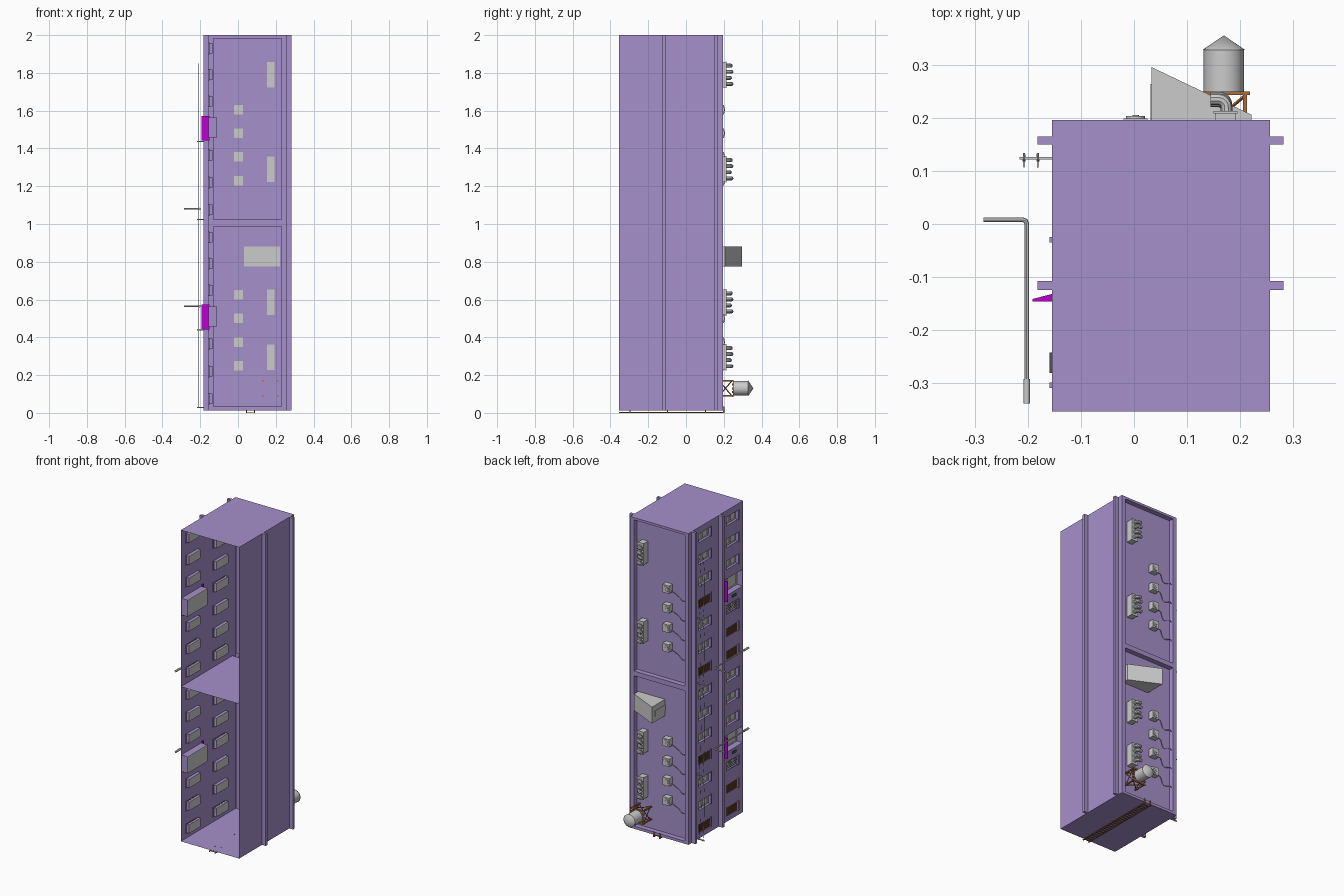
import bpy, bmesh, math
from mathutils import Vector, Matrix

if "Cube" in bpy.data.objects:
    bpy.data.objects.remove(bpy.data.objects["Cube"])


def material(name, rgb):
    m = bpy.data.materials.new(name)
    m.diffuse_color = (*rgb, 1)
    m.use_nodes = True
    m.node_tree.nodes["Principled BSDF"].inputs["Base Color"].default_value = m.diffuse_color
    return m


PURPLE = material("painted_wall", (0.38, 0.28, 0.60))
BROWN = material("rust_brown", (0.40, 0.15, 0.04))
WOOD = material("board_wood", (0.16, 0.07, 0.03))
MAGENTA = material("awning_magenta", (0.50, 0.0, 0.65))
DARK = material("dark_metal", (0.08, 0.08, 0.08))


def finish(name, bm, mat=None, smooth=False, weld=False):
    if weld:
        bmesh.ops.remove_doubles(bm, verts=bm.verts, dist=1e-5)
    bmesh.ops.recalc_face_normals(bm, faces=bm.faces)
    me = bpy.data.meshes.new(name)
    bm.to_mesh(me)
    bm.free()
    ob = bpy.data.objects.new(name, me)
    bpy.context.collection.objects.link(ob)
    if mat:
        me.materials.append(mat)
    if smooth:
        bpy.context.view_layer.objects.active = ob
        bpy.ops.object.select_all(action='DESELECT')
        ob.select_set(True)
        bpy.ops.object.shade_smooth_by_angle()
    return ob


def box(bm, x0, x1, y0, y1, z0, z1):
    c = Vector(((x0 + x1) / 2, (y0 + y1) / 2, (z0 + z1) / 2))
    bmesh.ops.create_cube(bm, size=1, matrix=Matrix.Translation(c) @ Matrix.Diagonal((x1 - x0, y1 - y0, z1 - z0, 1)))


def quad(bm, *pts):
    bm.faces.new([bm.verts.new(p) for p in pts])


def rod(bm, a, b, r, r2=None, n=12):
    a, b = Vector(a), Vector(b)
    d = b - a
    m = Matrix.Translation((a + b) / 2) @ d.to_track_quat('Z', 'Y').to_matrix().to_4x4()
    bmesh.ops.create_cone(bm, cap_ends=True, segments=n, radius1=r, radius2=r if r2 is None else r2,
                          depth=d.length, matrix=m)


def prism(bm, profile, z0, z1):
    a = [bm.verts.new((x, y, z0)) for x, y in profile]
    f = bm.faces.new(a)
    r = bmesh.ops.extrude_face_region(bm, geom=[f])
    bmesh.ops.translate(bm, vec=(0, 0, z1 - z0), verts=[v for v in r['geom'] if isinstance(v, bmesh.types.BMVert)])


def tubes(name, paths, r, mat=None, res=2):
    cu = bpy.data.curves.new(name, 'CURVE')
    cu.dimensions, cu.bevel_depth, cu.bevel_resolution, cu.use_fill_caps = '3D', r, res, True
    for pts in paths:
        s = cu.splines.new('POLY')
        s.points.add(len(pts) - 1)
        for p, q in zip(s.points, pts):
            p.co = (*q, 1)
    tmp = bpy.data.objects.new(name, cu)
    bpy.context.collection.objects.link(tmp)
    me = bpy.data.meshes.new_from_object(tmp.evaluated_get(bpy.context.evaluated_depsgraph_get()))
    bpy.data.objects.remove(tmp)
    bm = bmesh.new()
    bm.from_mesh(me)
    return finish(name, bm, mat, smooth=True)


# Building lies on its back end: its "up" is +y, its facade faces -x
X0, X1, Y0, Y1, Z0, Z1 = -0.155, 0.257, -0.355, 0.197, 0.013, 2.0
SLOTS = (0.075, 0.22, 0.365, 0.51, 0.65, 0.79, 0.93)
HW, ROOF = 0.0275, 0.165

walls, glass, frames, sills = (bmesh.new() for _ in range(4))

# Plain rear wall, end walls and party wall; underside stays open
quad(walls, (X1, Y0, Z0), (X1, Y1, Z0), (X1, Y1, Z1), (X1, Y0, Z1))
for z in (Z0, Z1):
    quad(walls, (X0, Y0, z), (X1, Y0, z), (X1, Y1, z), (X0, Y1, z))
quad(walls, (X0, Y0, 1), (X1, Y0, 1), (X1, ROOF, 1), (X0, ROOF, 1))


def recess(y0, y1, z0, z1, depth):
    xb = X0 + depth
    for (ya, za), (yb, zb) in (((y0, z0), (y1, z0)), ((y1, z0), (y1, z1)), ((y1, z1), (y0, z1)), ((y0, z1), (y0, z0))):
        quad(walls, (X0, ya, za), (X0, yb, zb), (xb, yb, zb), (xb, ya, za))
    quad(glass, (xb, y0, z0), (xb, y1, z0), (xb, y1, z1), (xb, y0, z1))


# Facade strips with recessed windows and the shop entrance
for ya, yb, w0, w1 in ((Y0, -0.117, -0.30, -0.185), (-0.117, Y1, -0.025, 0.095)):
    z = Z0
    for base in (0, 1):
        for s in SLOTS:
            c, h, y0, y1, d = base + s, HW, w0, w1, 0.02
            shop = s == 0.51 and ya == Y0
            if shop:
                h, y0, y1, d = 0.053, -0.35, -0.15, 0.045
            quad(walls, (X0, ya, z), (X0, yb, z), (X0, yb, c - h), (X0, ya, c - h))
            for p, q in ((ya, y0), (y1, yb)):
                quad(walls, (X0, p, c - h), (X0, q, c - h), (X0, q, c + h), (X0, p, c + h))
            recess(y0, y1, c - h, c + h, d)
            xb, m = X0 + d, (y0 + y1) / 2
            for p, q in ((y0, y0 + .006), (m - .004, m + .004), (y1 - .006, y1)):
                box(frames, xb - .005, xb, p, q, c - h, c + h)
            for e in (c - h, c + h - .005):
                box(frames, xb - .005, xb, y0, y1, e, e + .005)
            if not shop:
                box(sills, -0.16, X0 + .003, y0 - .01, y0, c - h - .004, c + h + .004)
            z = c + h
    quad(walls, (X0, ya, z), (X0, yb, z), (X0, yb, Z1), (X0, ya, Z1))

# Parapet rim and sunken roof for each half
for z0, z1, a, b in ((Z0, 1, 0.03, 0.99), (1, Z1, 1.02, 1.985)):
    o = [(X0, z0), (X1, z0), (X1, z1), (X0, z1)]
    i = [(-0.13, a), (0.23, a), (0.23, b), (-0.13, b)]
    for k in range(4):
        n = (k + 1) % 4
        quad(walls, *[(x, Y1, z) for x, z in (o[k], o[n], i[n], i[k])])
        (xa, za), (xb, zb) = i[k], i[n]
        quad(walls, (xa, Y1, za), (xb, Y1, zb), (xb, ROOF, zb), (xa, ROOF, za))
    quad(walls, *[(x, ROOF, z) for x, z in i])
finish("walls_and_roof", walls, PURPLE, weld=True)
finish("window_panes", glass)
finish("window_frames", frames)
finish("window_sills", sills, PURPLE)

# Long cornices on the front and rear
bm = bmesh.new()
for y0, y1 in ((0.15, 0.166), (-0.125, -0.108)):
    box(bm, -0.183, X0, y0, y1, Z0, Z1)
    box(bm, X1, 0.283, y0, y1, Z0, Z1)
finish("cornices", bm, PURPLE)

# Awnings, boarded windows, window bars, wall boxes
awn, boards, bars, boxes, lamp = (bmesh.new() for _ in range(5))
for b in (0, 1):
    prism(awn, [(-0.15, -0.131), (-0.192, -0.142), (-0.192, -0.147), (-0.15, -0.147)], b + .442, b + .573)
    for s, y0, y1 in ((.51, -.02, .09), (.075, -.02, .09), (.22, -.295, -.19), (.075, -.295, -.19)):
        for k in range(5):
            y = y0 + (y1 - y0) * k / 5
            box(boards, -0.154, -0.150, y, y + .016, b + s - .03, b + s + .03)
    for k in range(6):
        z = b + .365 - .025 + k * .01
        rod(bars, (-.154, -.30, z), (-.154, -.185, z), .0012, n=6)
    box(boxes, -0.16, X0, -.282, -.243, b + .425, b + .44)
    lz = (0.565, 1.08)[b]
    rod(lamp, (-.203, -.34, lz), (-.203, -.293, lz), .0065)
finish("awnings", awn, MAGENTA)
finish("window_boards", boards, WOOD)
finish("window_bars", bars, DARK)
finish("wall_boxes", boxes, DARK)
finish("lamp_bases", lamp, smooth=True)
tubes("lamp_posts", [[(-.203, -.34, z), (-.203, 0, z), (-.205, .006, z), (-.21, .008, z), (-.285, .008, z)]
                     for z in (.565, 1.08)], .0045)

# Cable brackets with insulators and sagging wires
bm = bmesh.new()
stations = (0.028, 0.44, 1.023, 1.437)
for z in stations:
    box(bm, -0.217, X0, .122, .127, z - .003, z + .003)
    for x in (-.208, -.182):
        rod(bm, (x, .118, z), (x, .134, z), .003, .002, n=8)
finish("cable_brackets", bm)
ends = stations + (1.85,)
wires = []
for x in (-.208, -.182):
    for a, b in zip(ends, ends[1:]):
        wires.append([(x, .127 - .08 * t * (1 - t), a + (b - a) * t) for t in [k / 10 for k in range(11)]])
tubes("cables", wires, .0008, DARK, 0)

# Roof cooling units with round fans and hoses
units, fans, hoses = bmesh.new(), bmesh.new(), []
for z in (.25, .375, .5, .625, 1.23, 1.355, 1.48, 1.605):
    box(units, -.02, .026, ROOF - .001, .2, z - .025, z + .025)
    rod(fans, (.003, .198, z), (.003, .204, z), .018, n=16)
    rod(fans, (.003, .203, z), (.003, .206, z), .006, n=12)
    hoses.append([(-.02 - .11 * t, .178 + .008 * math.sin(9 * t), z - .015 - .05 * t + .01 * math.sin(8 * t))
                  for t in [k / 12 for k in range(13)]])
finish("cooling_units", units)
finish("cooling_fans", fans, smooth=True)
tubes("cooling_hoses", hoses, .002)

# Chimney blocks with elbow pipes
bm, pipes = bmesh.new(), []
for c in (.295, .585, 1.29, 1.79):
    box(bm, .153, .193, ROOF - .001, .209, c - .068, c + .068)
    box(bm, .150, .196, .209, .214, c - .071, c + .071)
    for k, h in enumerate((.0, -.008, .0, -.004)):
        z = c - .048 + .032 * k
        arc = [(.160 + .015 * math.cos(t), .225 + h + .015 * math.sin(t), z)
               for t in [i * math.pi / 10 for i in range(6)]]
        pipes.append([(.175, .205, z)] + arc + [(.145, .24 + h, z)])
finish("chimney_blocks", bm)
tubes("chimney_pipes", pipes, .011, None, 3)

# Stair shed with sloping top and a door
bm = bmesh.new()
prism(bm, [(.033, .163), (.033, .297), (.222, .207), (.222, .163)], .775, .88)
finish("stair_shed", bm)
bm = bmesh.new()
box(bm, .031, .034, ROOF, .265, .81, .845)
finish("shed_door", bm)

# Water tank on a braced timber stand
bm = bmesh.new()
rod(bm, (.17, .25, .13), (.17, .33, .13), .038, n=24)
rod(bm, (.17, .329, .13), (.17, .357, .13), .041, 0, n=24)
finish("water_tank", bm, smooth=True)
bm = bmesh.new()
corners = [(.13, .09), (.21, .09), (.21, .17), (.13, .17)]
for k in range(4):
    (xa, za), (xb, zb) = corners[k], corners[(k + 1) % 4]
    box(bm, xa - .004, xa + .004, ROOF - .002, .246, za - .004, za + .004)
    rod(bm, (xa, .175, za), (xb, .243, zb), .003, n=4)
    rod(bm, (xb, .175, zb), (xa, .243, za), .003, n=4)
for k in range(5):
    z = .085 + k * .02
    box(bm, .122, .22, .244, .251, z, z + .01)
finish("tank_stand", bm, BROWN)

# Ladder on the end wall, hooked over the parapet
bm = bmesh.new()
for x in (.045, .087):
    box(bm, x - .003, x + .003, Y0, .203, 0, .005)
    box(bm, x - .003, x + .003, .197, .203, .004, .034)
    for y in (-.3, -.1, .1):
        box(bm, x - .002, x + .002, y, y + .005, .004, .015)
for k in range(26):
    y = -.345 + k * .021
    box(bm, .045, .087, y, y + .004, .001, .004)
finish("ladder", bm, BROWN)
